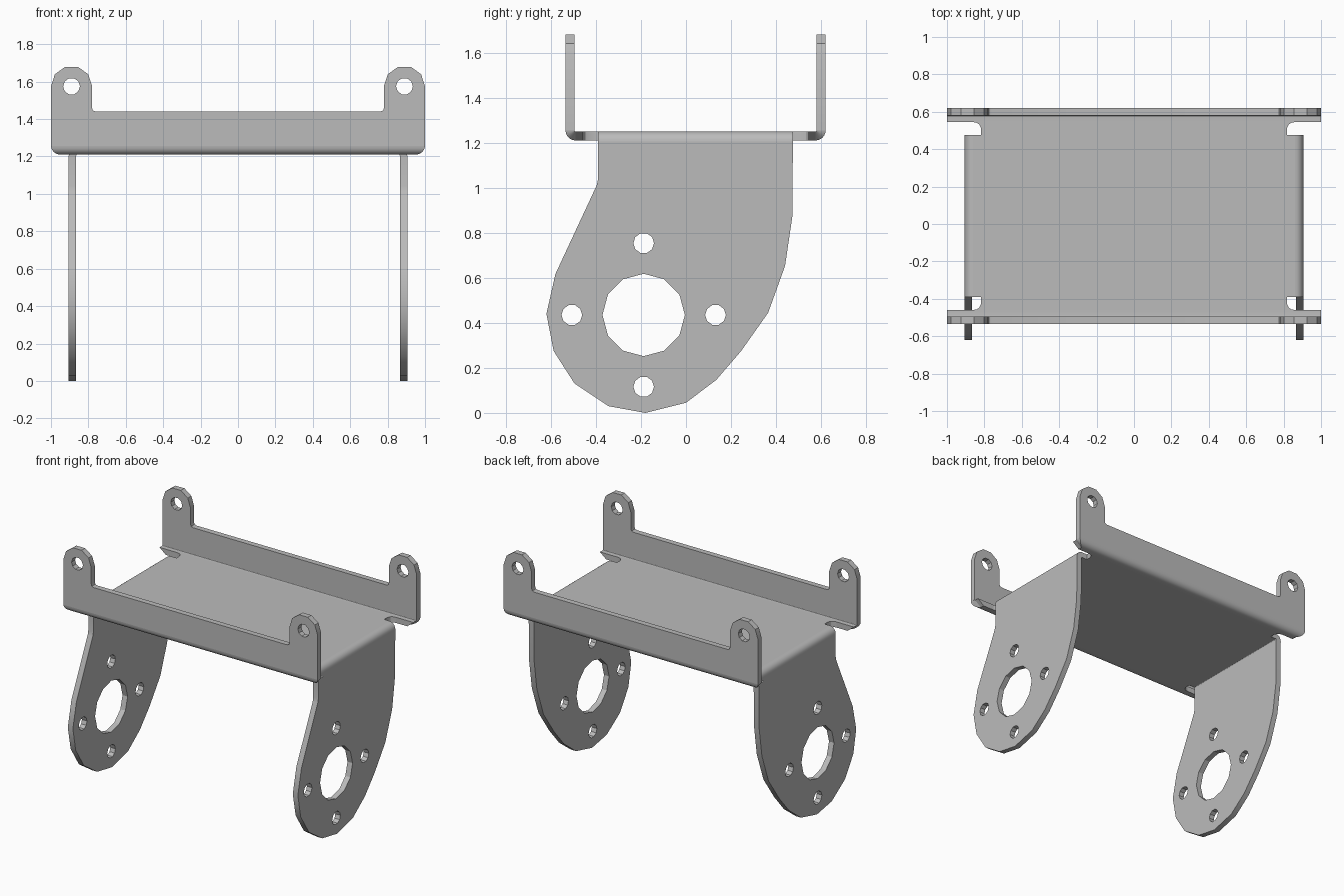
import bpy, bmesh
from math import sin, cos, pi, sqrt

cube = bpy.data.objects.get("Cube")
if cube:
    bpy.data.objects.remove(cube, do_unlink=True)

T = 0.04                    # sheet thickness
R_OUT, R_IN = 0.045, 0.005  # bend radii
TOP = 1.25                  # upper face of the deck
MID = 0.0425                # y of the deck's centre line

steel = bpy.data.materials.new("plain grey metal")
steel.use_nodes = True
grey = (0.5, 0.5, 0.5, 1)
steel.diffuse_color = grey
steel.node_tree.nodes["Principled BSDF"].inputs["Base Color"].default_value = grey


def finish(name, bm):
    bmesh.ops.remove_doubles(bm, verts=bm.verts, dist=0.0005)
    bmesh.ops.recalc_face_normals(bm, faces=bm.faces)
    mesh = bpy.data.meshes.new(name)
    bm.to_mesh(mesh)
    bm.free()
    mesh.materials.clear()
    mesh.materials.append(steel)
    obj = bpy.data.objects.new(name, mesh)
    bpy.context.collection.objects.link(obj)
    bpy.ops.object.select_all(action='DESELECT')
    obj.select_set(True)
    bpy.context.view_layer.objects.active = obj
    bpy.ops.object.shade_smooth_by_angle(angle=0.45)
    return obj


def ring(u, v, r, n, turn=0.0):
    return [(u + r * sin(turn + 2 * pi * i / n), v + r * cos(turn + 2 * pi * i / n))
            for i in range(n)]


def sheet(name, loops, place):
    """Flat sheet from an outline and hole loops; place maps (u, v, w) to x, y, z."""
    curve = bpy.data.curves.new(name + "_outline", 'CURVE')
    curve.dimensions = '2D'
    curve.fill_mode = 'BOTH'
    curve.extrude = T / 2
    for loop in loops:
        spline = curve.splines.new('POLY')
        spline.points.add(len(loop) - 1)
        for point, (u, v) in zip(spline.points, loop):
            point.co = (u, v, 0, 1)
        spline.use_cyclic_u = True
    helper = bpy.data.objects.new(name + "_helper", curve)
    bpy.context.collection.objects.link(helper)
    graph = bpy.context.evaluated_depsgraph_get()
    mesh = bpy.data.meshes.new_from_object(helper.evaluated_get(graph))
    bpy.data.objects.remove(helper, do_unlink=True)
    bpy.data.curves.remove(curve)
    bm = bmesh.new()
    bm.from_mesh(mesh)
    bpy.data.meshes.remove(mesh)
    for v in bm.verts:
        v.co = place(*v.co)
    return finish(name, bm)


def sweep(name, pairs, half, place):
    """Sweep paired outer/inner profile points along s; half gives the half length by z."""
    bm = bmesh.new()
    rows = []
    for pair in pairs:
        rows.append([bm.verts.new(place(s * half(z), a, z)) for a, z in pair for s in (-1, 1)])
    for p, q in zip(rows, rows[1:]):
        for i, j in ((0, 1), (1, 3), (3, 2), (2, 0)):
            bm.faces.new((p[i], p[j], q[j], q[i]))
    for row in (rows[0], rows[-1]):
        bm.faces.new((row[0], row[1], row[3], row[2]))
    return finish(name, bm)


def arc_pairs(a, z, start, end, n=6):
    pairs = []
    for i in range(n + 1):
        t = start + (end - start) * i / n
        pairs.append([(a + r * cos(t), z + r * sin(t)) for r in (R_OUT, R_IN)])
    return pairs


# Deck with relief notches at the four corners
quarter = [(0.86, 0.4325), (0.817, 0.4325), (0.817, 0.4675),
           (0.827, 0.4895), (0.84, 0.4985), (0.86, 0.5025)]
right = [(x, -y) for x, y in reversed(quarter)] + quarter
deck = right + [(-x, y) for x, y in reversed(right)]
sheet("deck", [deck], lambda u, v, w: (u, MID + v, TOP - T / 2 + w))

# Upright flanges with a holed ear at each end
EAR_X, EAR_Z, EAR_R = 0.89, 1.575, 0.11
BEND_Z = TOP + R_IN
half_flange = [(1.0, BEND_Z)]
half_flange += [(EAR_X + EAR_R * cos(pi * i / 5), EAR_Z + EAR_R * sin(pi * i / 5))
                for i in range(6)]
half_flange += [(0.78, 1.46), (0.775, 1.445), (0.76, 1.44)]
flange = half_flange + [(-x, z) for x, z in reversed(half_flange)]
ear_holes = [ring(s * EAR_X, EAR_Z, 0.045, 10, pi / 10) for s in (-1, 1)]


def rounded_end(z):
    # lower corners of the flange are rounded
    d = max(0, 1.26 - z)
    return 0.95 + sqrt(max(0, 0.05 ** 2 - d * d))


for name, side in (("front", -1), ("back", 1)):
    sheet(name + "_flange", [flange] + ear_holes,
          lambda u, v, w: (u, MID + side * (0.5575 + T / 2 - 0.02 + w), v))
    lip = [[(0.5025, TOP - T), (0.5025, TOP)]]
    sweep(name + "_flange_bend", lip + arc_pairs(0.5325, BEND_Z, -pi / 2, 0),
          rounded_end, lambda s, a, z: (s, MID + side * a, z))

# Side legs with a large bore and four bolt holes
LEG_TOP = TOP - R_OUT
leg = [(-0.39, LEG_TOP), (-0.39, 1.04), (-0.397, 1.01), (-0.58, 0.617), (-0.62, 0.44),
       (-0.588, 0.275), (-0.495, 0.13), (-0.345, 0.03), (-0.18, 0), (0, 0.045),
       (0.135, 0.147), (0.245, 0.275), (0.365, 0.445), (0.44, 0.653),
       (0.472, 0.87), (0.475, LEG_TOP)]
BORE_Y, BORE_Z = -0.188, 0.435
leg_holes = [ring(BORE_Y, BORE_Z, 0.183, 12)]
leg_holes += [ring(y, z, 0.046, 10, pi / 10) for y, z in ring(BORE_Y, BORE_Z, 0.319, 4)]

for name, side in (("right", -1), ("left", 1)):
    sheet(name + "_leg", [leg] + leg_holes,
          lambda u, v, w: (side * (0.885 + w), u, v))
    sweep(name + "_leg_bend", arc_pairs(0.86, LEG_TOP, pi / 2, 0),
          lambda z: 0.4325, lambda s, a, z: (side * a, MID + s, z))
